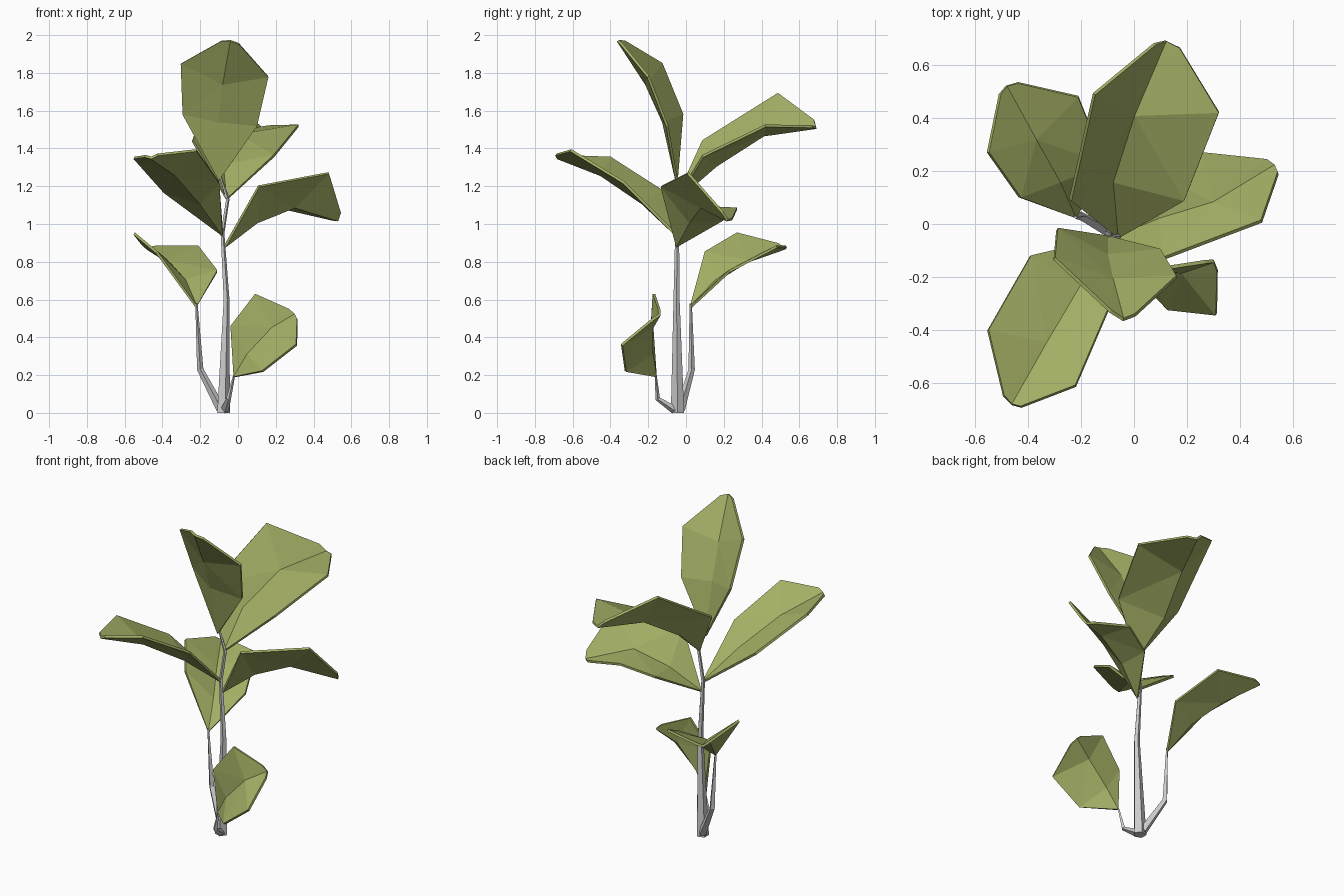
import bpy, bmesh, math
from mathutils import Vector

leaf_mat = bpy.data.materials.new("leaf_green")
leaf_mat.diffuse_color = (0.37, 0.43, 0.13, 1)


def add_object(name, bm):
    bmesh.ops.recalc_face_normals(bm, faces=bm.faces[:])
    me = bpy.data.meshes.new(name)
    bm.to_mesh(me)
    bm.free()
    ob = bpy.data.objects.new(name, me)
    bpy.context.collection.objects.link(ob)
    return ob


# Folded leaf: midrib (base, two inner points, tip) and two points per side edge
def leaf(name, rib, left, right):
    bm = bmesh.new()
    pts = [Vector(p) for p in rib]
    base, m1, m2, tip = [bm.verts.new(p) for p in pts]
    for side in (left, right):
        e1, e2 = [Vector(p) for p in side]
        # Rounded shoulder beside the notched tip
        sh = pts[3] + (e2 - pts[3]) * 0.2 + (pts[3] - pts[2]) * 0.1
        a, b, c = [bm.verts.new(p) for p in (e1, e2, sh)]
        for f in ((base, a, m1), (m1, a, m2), (a, b, m2), (m2, b, c), (m2, c, tip)):
            bm.faces.new(f)
    ob = add_object(name, bm)
    ob.data.materials.append(leaf_mat)
    mod = ob.modifiers.new("thickness", 'SOLIDIFY')
    mod.thickness = 0.014
    mod.offset = 0


# Tapered tube along a path of (x, y, z, radius)
def stem(name, path, sides=5):
    bm = bmesh.new()
    rings = []
    pts = [Vector(p[:3]) for p in path]
    for i, p in enumerate(path):
        d = pts[min(i + 1, len(pts) - 1)] - pts[max(i - 1, 0)]
        if p[2] == 0:
            d = Vector((0, 0, 1))
        q = Vector((0, 0, 1)).rotation_difference(d)
        ring = []
        for k in range(sides):
            t = 2 * math.pi * k / sides
            ring.append(bm.verts.new(pts[i] + q @ Vector((math.cos(t), math.sin(t), 0)) * p[3]))
        rings.append(ring)
    for r, s in zip(rings, rings[1:]):
        for k in range(sides):
            n = (k + 1) % sides
            bm.faces.new((r[k], r[n], s[n], s[k]))
    bm.faces.new(rings[0])
    bm.faces.new(rings[-1])
    add_object(name, bm)


# Stems
stem("main_stem", [(-0.08, -0.045, 0, 0.037), (-0.062, -0.05, 0.6, 0.017),
                   (-0.083, -0.047, 0.95, 0.011), (-0.055, -0.045, 1.13, 0.01),
                   (-0.095, -0.05, 1.26, 0.006)])
stem("left_stem", [(-0.09, -0.03, 0.02, 0.025), (-0.2, 0.03, 0.23, 0.017),
                   (-0.22, 0.025, 0.58, 0.006)], 4)
stem("right_stem", [(-0.07, -0.06, 0.015, 0.022), (-0.05, -0.15, 0.075, 0.013),
                    (-0.02, -0.16, 0.2, 0.005)], 4)

# Leaves
leaf("top_leaf",
     [(-0.10, -0.05, 1.23), (-0.10, -0.12, 1.54), (-0.08, -0.21, 1.74), (-0.04, -0.36, 1.97)],
     [(-0.29, -0.02, 1.58), (-0.30, -0.13, 1.85)],
     [(0.10, -0.10, 1.52), (0.16, -0.20, 1.78)])
leaf("back_leaf",
     [(-0.06, -0.05, 1.13), (-0.08, 0.16, 1.31), (0.00, 0.41, 1.47), (0.12, 0.69, 1.51)],
     [(-0.24, 0.09, 1.44), (-0.15, 0.49, 1.69)],
     [(0.19, 0.09, 1.36), (0.32, 0.42, 1.52)])
leaf("front_left_leaf",
     [(-0.08, -0.05, 0.94), (-0.20, -0.23, 1.11), (-0.33, -0.45, 1.26), (-0.46, -0.68, 1.35)],
     [(-0.39, -0.12, 1.17), (-0.55, -0.40, 1.35)],
     [(-0.10, -0.33, 1.22), (-0.22, -0.61, 1.39)])
leaf("right_leaf",
     [(-0.07, -0.05, 0.88), (0.10, 0.02, 1.01), (0.30, 0.08, 1.09), (0.53, 0.22, 1.02)],
     [(0.11, -0.13, 1.20), (0.48, 0.01, 1.27)],
     [(0.08, 0.19, 1.02), (0.26, 0.27, 1.08)])
leaf("back_left_leaf",
     [(-0.22, 0.025, 0.56), (-0.28, 0.16, 0.70), (-0.37, 0.32, 0.80), (-0.48, 0.52, 0.87)],
     [(-0.43, 0.10, 0.85), (-0.55, 0.27, 0.95)],
     [(-0.11, 0.23, 0.75), (-0.21, 0.48, 0.88)])
leaf("low_front_leaf",
     [(-0.02, -0.16, 0.19), (0.05, -0.18, 0.31), (0.18, -0.18, 0.45), (0.30, -0.14, 0.52)],
     [(-0.04, -0.18, 0.46), (0.09, -0.17, 0.63)],
     [(0.13, -0.32, 0.22), (0.31, -0.34, 0.36)])
